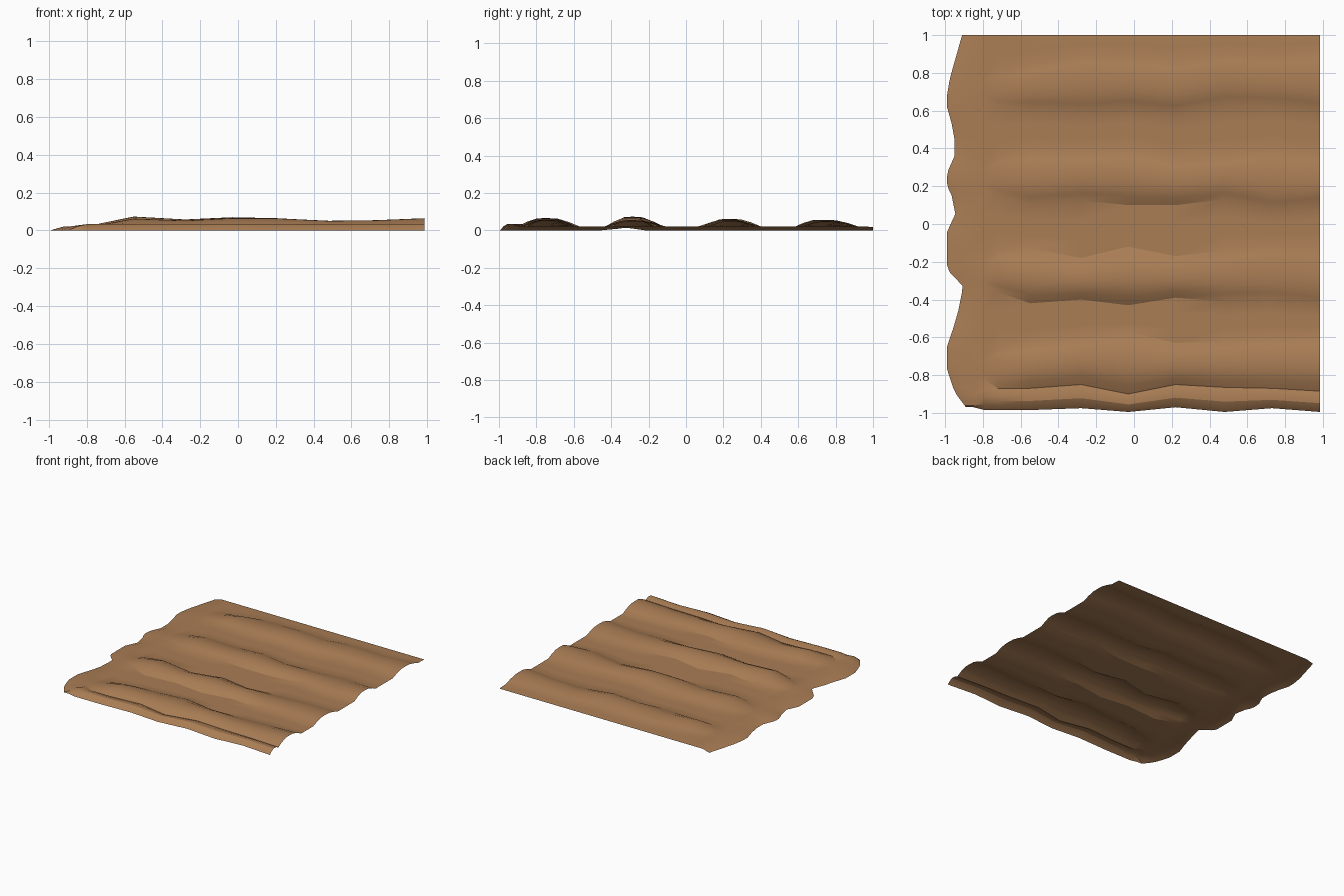
import bpy
import bmesh

cube = bpy.data.objects.get("Cube")
if cube:
    bpy.data.objects.remove(cube)

GROUND = 0.021

# Lengthwise stations and the ridge outlines at each of them, in hundredths
STATIONS = [-72, -55, -28, -3, 22, 48, 73, 98.5]
CREST = [3.1, 6, 5, 6.3, 6.1, 4.9, 5.2, 6.2]
FRONT = [-98.5, -98.5, -97.5, -99.5, -97, -99.5, -97.5, -99.5]
RIDGES = [
    # (near side, far side, height factor, lean of the height along x)
    ([-87, -87, -85, -90, -85, -86.5, -87, -88.5],
     [-65, -63, -60, -57, -63, -62, -60, -59], 1.04, 0),
    ([-36, -42, -40, -43, -39, -41, -41, -43.5],
     [-14, -13, -18, -12, -17, -14, -11, -12], 1.1, 0.2),
    ([15, 10, 12.5, 10, 10, 13, 6.5, 9.5],
     [36, 39, 38, 40, 34.5, 36, 40, 37], 0.97, 0),
    ([62, 61, 59, 61, 58.5, 63, 63, 59],
     [82, 84, 90, 89, 86.5, 91, 89, 92], 0.9, 0),
]
# Ragged left border as (y, x)
BORDER = [(-97, -89), (-89, -95), (-77, -99), (-60, -99), (-55, -95.5),
          (-44, -92.5), (-33, -90.5), (-24, -99), (-2, -99), (8, -93),
          (20, -99), (27, -99), (36, -95), (49, -95), (60, -99),
          (68, -99), (77, -97.5), (100, -91)]
# Cross-section of a ridge and of the front lip: (fraction across, height)
RIDGE_SHAPE = [(0, 0), (.15, .55), (.32, .97), (.48, 1.0), (.65, .93), (.84, .5), (1, 0)]
LIP_SHAPE = [(0, 0), (.2, .021), (.42, .034), (.7, .034)]


def lerp(a, b, t):
    return a + (b - a) * t


def border_x(y):
    for (y0, x0), (y1, x1) in zip(BORDER, BORDER[1:]):
        if y <= y1:
            return lerp(x0, x1, max(0, (y - y0) / (y1 - y0))) / 100
    return BORDER[-1][1] / 100


def section(i, rise=1.0, width=1.0):
    """Points (y, z) across the field at station i, front to back."""
    x = STATIONS[i] / 100
    points = []
    previous = None
    for near, far, factor, lean in RIDGES:
        middle, half = (near[i] + far[i]) / 200, (far[i] - near[i]) / 200 * width
        lo, hi = middle - half, middle + half
        if previous is None:
            front = FRONT[i] / 100
            points += [(lerp(front, lo, t), z) for t, z in LIP_SHAPE]
        else:
            points += [(lerp(previous, lo, t), GROUND) for t in (1 / 3, 2 / 3)]
        crest = (CREST[i] / 100 * factor * (1 - lean * x) - GROUND) * rise
        points += [(lerp(lo, hi, t), GROUND + max(0, crest) * h) for t, h in RIDGE_SHAPE]
        previous = hi
    return points + [(lerp(previous, 1, .5), GROUND), (1, GROUND - .004)]


# Columns of points from the left border to the right end
columns = []
base = section(0, rise=0)
border, shoulder = [], []
for y, z in base:
    y = max(y, -.97)
    x = border_x(y * 100)
    notch = .015 * max(0, 1 - abs(y + .32) / .1)
    border.append((x, y, notch))
    shoulder.append((min(x + .07, -.85), max(y, -.975), min(z, .024)))
columns += [border, shoulder]
columns.append([(-.79, y, z) for y, z in section(0, rise=0, width=.6)])
for i, x in enumerate(STATIONS):
    columns.append([(x / 100, y, z) for y, z in section(i)])

# Ploughed field sheet
bm = bmesh.new()
grid = [[bm.verts.new(p) for p in column] for column in columns]
for left, right in zip(grid, grid[1:]):
    for j in range(len(left) - 1):
        bm.faces.new((left[j], right[j], right[j + 1], left[j + 1]))
mesh = bpy.data.meshes.new("ploughed_field")
bm.to_mesh(mesh)
bm.free()
field = bpy.data.objects.new("ploughed_field", mesh)
bpy.context.collection.objects.link(field)

# Soil colour
soil = bpy.data.materials.new("brown_soil")
soil.use_nodes = True
colour = (0.40, 0.205, 0.09, 1)
soil.diffuse_color = colour
soil.node_tree.nodes["Principled BSDF"].inputs["Base Color"].default_value = colour
mesh.materials.append(soil)

# Smooth slopes with crisp feet along the ridges
bpy.ops.object.select_all(action="DESELECT")
field.select_set(True)
bpy.context.view_layer.objects.active = field
bpy.ops.object.shade_smooth_by_angle(angle=0.42)
